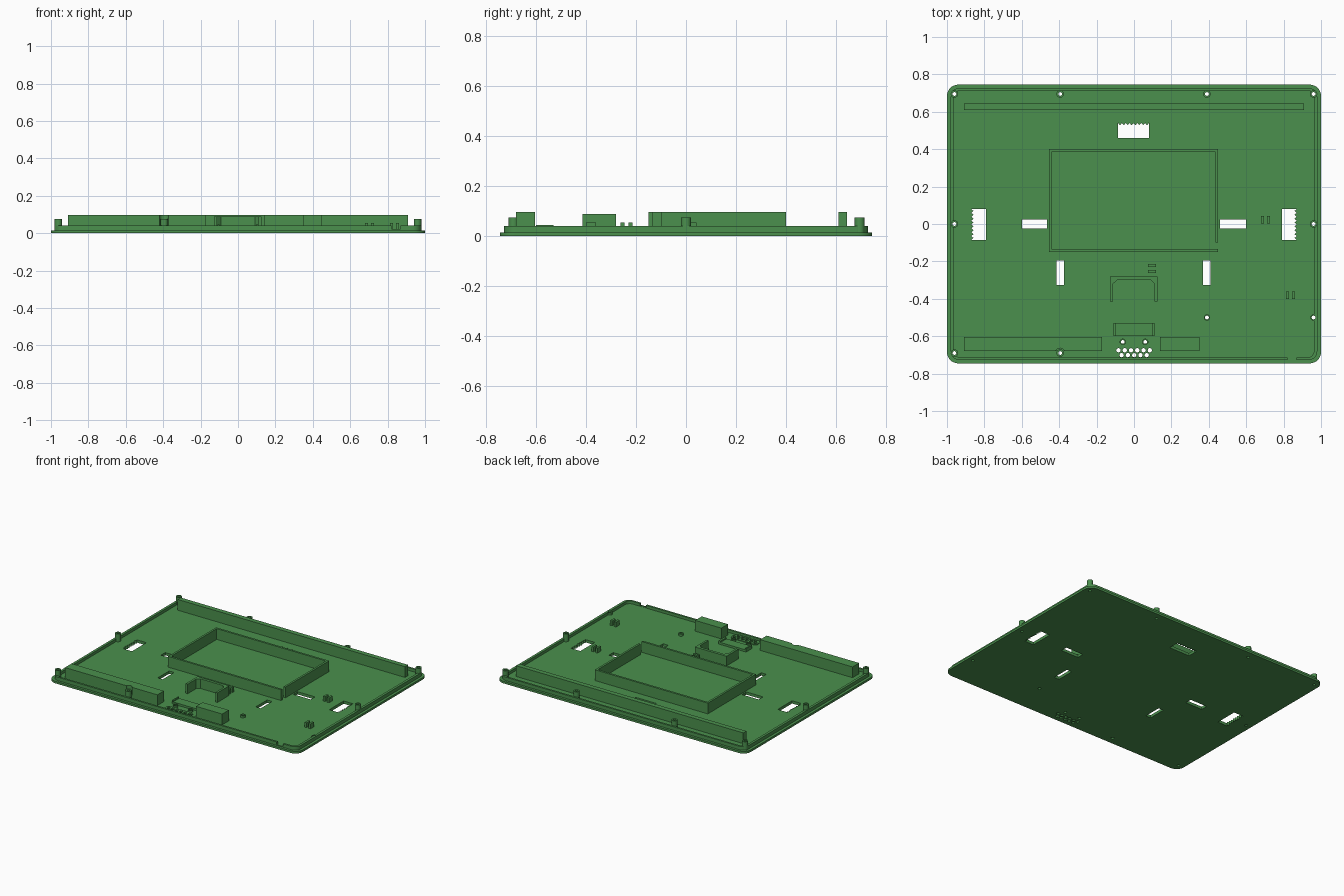
import bpy, bmesh, math

if "Cube" in bpy.data.objects:
    bpy.data.objects.remove(bpy.data.objects["Cube"])

green = bpy.data.materials.new("board green")
green.diffuse_color = (0.07, 0.28, 0.075, 1)
green.use_nodes = True
green.node_tree.nodes["Principled BSDF"].inputs["Base Color"].default_value = green.diffuse_color


def prisms(name, parts):
    """One object from several extruded outlines: (points, z0, z1)."""
    bm = bmesh.new()
    for pts, z0, z1 in parts:
        face = bm.faces.new([bm.verts.new((x, y, z0)) for x, y in pts])
        ext = bmesh.ops.extrude_face_region(bm, geom=[face])
        top = [v for v in ext["geom"] if isinstance(v, bmesh.types.BMVert)]
        bmesh.ops.translate(bm, verts=top, vec=(0, 0, z1 - z0))
    bmesh.ops.recalc_face_normals(bm, faces=bm.faces)
    me = bpy.data.meshes.new(name)
    bm.to_mesh(me)
    bm.free()
    me.materials.append(green)
    ob = bpy.data.objects.new(name, me)
    bpy.context.collection.objects.link(ob)
    return ob


def rect(x0, x1, y0, y1):
    return [(x0, y0), (x1, y0), (x1, y1), (x0, y1)]


def circle(x, y, r, n=20):
    return [(x + r * math.cos(2 * math.pi * i / n),
             y + r * math.sin(2 * math.pi * i / n)) for i in range(n)]


def rounded(hx, hy, r, n=8):
    pts = []
    for k, (sx, sy) in enumerate([(1, 1), (-1, 1), (-1, -1), (1, -1)]):
        for i in range(n + 1):
            a = math.pi / 2 * (k + i / n)
            pts.append((sx * (hx - r) + r * math.cos(a), sy * (hy - r) + r * math.sin(a)))
    return pts


def toothed(x0, x1, y0, y1, teeth=8):
    """Rectangle whose +y edge is a row of teeth."""
    pts = [(x0, y0), (x1, y0)]
    w = (x1 - x0) / teeth
    for i in range(teeth):
        pts += [(x1 - i * w, y1), (x1 - (i + 0.5) * w, y1 - 0.012)]
    return pts + [(x0, y1)]


def cut(ob, parts):
    cutter = prisms("cutter", parts)
    mod = ob.modifiers.new("cut", "BOOLEAN")
    mod.operation, mod.solver, mod.object = "DIFFERENCE", "EXACT", cutter
    bpy.context.view_layer.objects.active = ob
    bpy.ops.object.modifier_apply(modifier=mod.name)
    bpy.data.objects.remove(cutter)


# Screw positions
screws = [(-0.96, 0.695), (0.96, 0.695), (-0.395, 0.695), (0.39, 0.695),
          (-0.96, 0), (0.96, 0), (-0.96, -0.69), (-0.395, -0.69)]
pegs = [(0.39, -0.5), (0.96, -0.5), (-0.06, -0.63), (0.06, -0.63)]
holes = [(circle(x, y, 0.01, 14), -0.1, 0.3) for x, y in screws + pegs]

# Base plate and raised floor
plate = prisms("base_plate", [(rounded(1, 0.745, 0.06), 0, 0.015)])
floor = prisms("floor", [(rounded(0.98, 0.725, 0.045), 0.008, 0.02)])

# Vent slots and connector pin holes
vent = toothed(-0.085, 0.08, 0.46, 0.54)
side = toothed(-0.085, 0.08, 0.79, 0.87)
outlines = [vent, [(y, x) for x, y in side], [(-y, x) for x, y in side],
            rect(-0.6, -0.465, -0.025, 0.025), rect(0.46, 0.6, -0.025, 0.025),
            rect(-0.415, -0.375, -0.325, -0.195), rect(0.37, 0.41, -0.325, -0.195)]
outlines += [circle(-0.083 + 0.0335 * i, -0.675, 0.012, 8) for i in range(6)]
outlines += [circle(-0.066 + 0.0335 * i, -0.701, 0.012, 8) for i in range(5)]
openings = [(p, -0.1, 0.3) for p in outlines]

# Connector pad
pad = prisms("connector_pad", [([(-0.085, -0.718), (0.085, -0.718), (0.103, -0.69),
                                 (0.103, -0.66), (0.085, -0.65), (-0.09, -0.65),
                                 (-0.105, -0.66), (-0.105, -0.69)], 0.012, 0.026)])
for ob in (plate, floor, pad):
    cut(ob, openings + ([] if ob is pad else holes))

# Outer lip with a cable notch at the front
lip = prisms("outer_lip", [(rounded(0.98, 0.728, 0.048), 0.01, 0.04)])
cut(lip, [(rounded(0.962, 0.714, 0.035), -0.1, 0.3)])
cut(lip, holes + [(rect(0.82, 0.87, -0.8, -0.7), 0.021, 0.3)])

# Screw bosses and pegs
bosses = prisms("screw_bosses", [(circle(x, y, 0.02), 0.012, 0.075) for x, y in screws]
                + [(circle(x, y, 0.017), 0.012, 0.035) for x, y in pegs])
cut(bosses, holes)

# Tall inner walls
clear = [(circle(x, y, 0.026), 0.04, 0.3) for x, y in screws]
walls = [("left_wall", rect(-0.95, -0.91, -0.68, 0.645)),
         ("back_wall", rect(-0.91, 0.91, 0.61, 0.645)),
         ("right_wall", rect(0.91, 0.945, -0.45, 0.645)),
         ("front_wall_left", rect(-0.91, -0.17, -0.68, -0.605)),
         ("front_wall_right", rect(0.14, 0.35, -0.68, -0.605))]
for name, outline in walls:
    cut(prisms(name, [(outline, 0.015, 0.098)]),
        clear + [(rect(-2, 2, -0.02, 0.02), 0.09, 0.3)])

# Battery frame with a gap at one corner
prisms("battery_frame", [(rect(-0.455, 0.45, 0.385, 0.4), 0.015, 0.098),
                         (rect(-0.455, -0.44, -0.135, 0.385), 0.015, 0.098),
                         (rect(-0.455, 0.45, -0.15, -0.135), 0.015, 0.098),
                         (rect(0.435, 0.45, -0.1, 0.385), 0.015, 0.098)])

# U-shaped bracket
prisms("bracket", [([(-0.128, -0.415), (-0.112, -0.415), (-0.112, -0.32), (-0.09, -0.3),
                     (0.09, -0.3), (0.11, -0.32), (0.11, -0.415), (0.125, -0.415),
                     (0.125, -0.28), (-0.128, -0.28)], 0.015, 0.09)])

# Block behind the connector
prisms("connector_block", [(rect(-0.11, 0.11, -0.6, -0.53), 0.015, 0.035),
                           (rect(-0.11, -0.1, -0.6, -0.53), 0.03, 0.045),
                           (rect(0.095, 0.11, -0.6, -0.53), 0.03, 0.045)])

# Pairs of cable clips
clips = [rect(x - 0.008, x + 0.008, y - 0.02, y + 0.02)
         for x, y in [(0.687, 0.022), (0.72, 0.022), (0.82, -0.38), (0.852, -0.38)]]
clips += [rect(0.075, 0.118, y - 0.008, y + 0.008) for y in (-0.222, -0.255)]
prisms("cable_clips", [(c, 0.015, 0.055) for c in clips])

# Smooth round parts, keep edges sharp
for ob in bpy.context.scene.objects:
    ob.select_set(True)
bpy.context.view_layer.objects.active = plate
bpy.ops.object.shade_smooth_by_angle(angle=math.radians(30))
